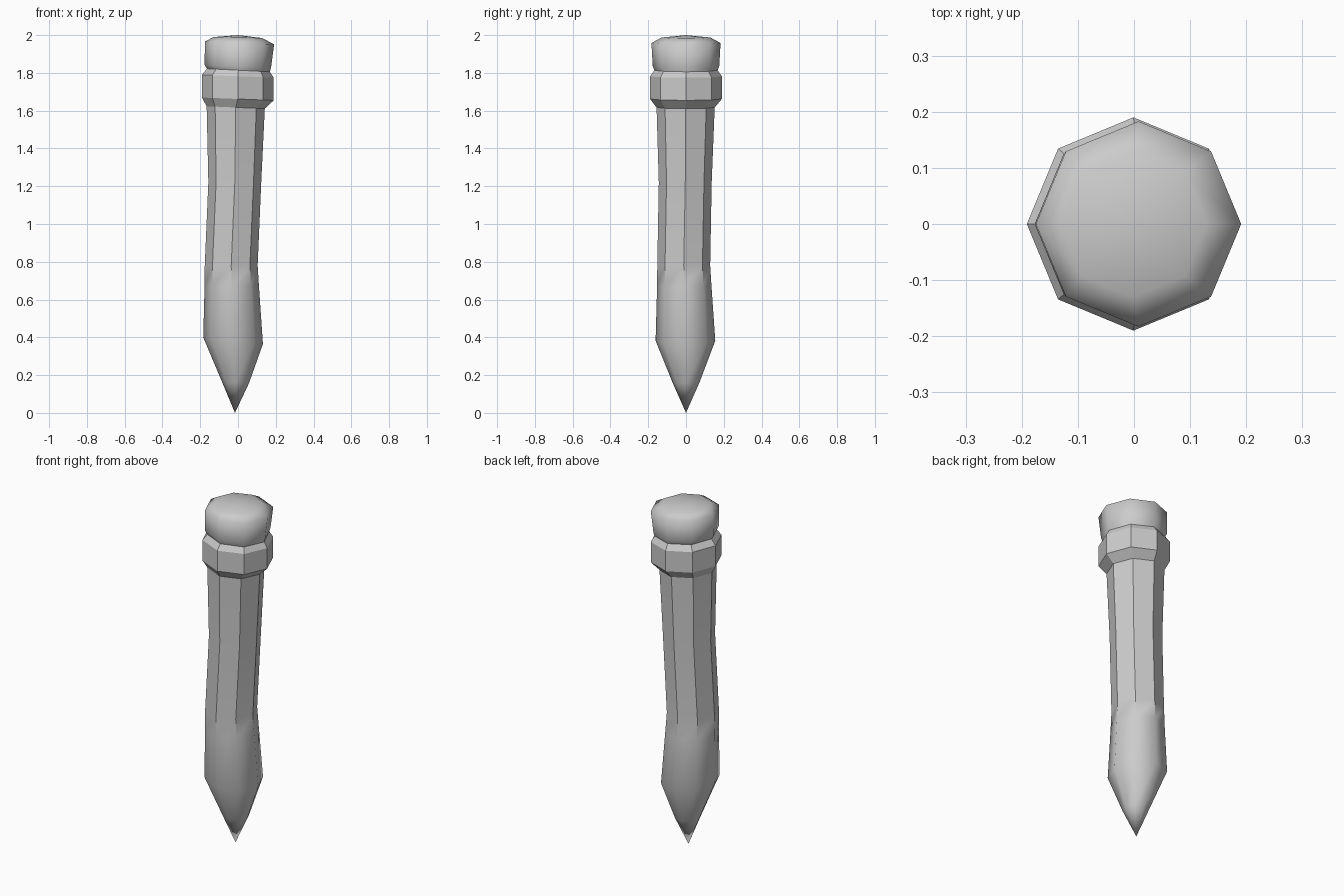
import bpy, bmesh, math

if "Cube" in bpy.data.objects:
    bpy.data.objects.remove(bpy.data.objects["Cube"])

SIDES = 8


def loft(name, rings, start=None, end=None, smooth_below=0.0, sharp_above=99.0):
    """Skin octagonal rings (x, y, z, radius, x tilt); optional apex points at the ends."""
    bm = bmesh.new()
    loops = []
    for cx, cy, z, r, tilt in rings:
        loop = []
        for i in range(SIDES):
            a = math.tau * i / SIDES
            dx, dy = r * math.cos(a), r * math.sin(a)
            loop.append(bm.verts.new((cx + dx, cy + dy, z + tilt * dx)))
        loops.append(loop)
    for lo, hi in zip(loops, loops[1:]):
        for i in range(SIDES):
            j = (i + 1) % SIDES
            bm.faces.new((lo[i], lo[j], hi[j], hi[i]))
    for point, loop in ((start, loops[0]), (end, loops[-1])):
        if point:
            apex = bm.verts.new(point)
            for i in range(SIDES):
                bm.faces.new((apex, loop[i], loop[(i + 1) % SIDES]))
    bmesh.ops.recalc_face_normals(bm, faces=bm.faces)
    for f in bm.faces:
        f.smooth = f.calc_center_median().z < smooth_below
    # crisp facet edges run along the upper shaft
    for e in bm.edges:
        mid = (e.verts[0].co + e.verts[1].co) / 2
        if mid.z > sharp_above and abs(e.verts[0].co.z - e.verts[1].co.z) > 0.1:
            e.smooth = False
    mesh = bpy.data.meshes.new(name)
    bm.to_mesh(mesh)
    bm.free()
    obj = bpy.data.objects.new(name, mesh)
    bpy.context.collection.objects.link(obj)
    return obj


# Slightly wobbly shaft with a sharpened tip
loft("pencil_shaft", [
    (-0.013, 0.000, 0.16, 0.071, -0.04),
    (-0.026, -0.003, 0.382, 0.158, -0.11),
    (-0.033, -0.009, 0.67, 0.144, 0.0),
    (-0.036, -0.012, 0.78, 0.140, 0.0),
    (-0.017, -0.004, 1.22, 0.140, 0.0),
    (-0.012, -0.002, 1.62, 0.154, -0.04),
], start=(-0.016, 0, 0.0), smooth_below=2.0, sharp_above=0.7)

# Bevelled band holding the eraser
loft("ferrule", [
    (-0.012, -0.002, 1.617, 0.154, -0.04),
    (-0.001, 0, 1.662, 0.190, -0.04),
    (-0.001, 0, 1.782, 0.190, -0.04),
    (0.002, 0, 1.814, 0.167, -0.05),
])

# Soft eraser with a low dome
loft("eraser", [
    (0.002, 0, 1.814, 0.167, -0.05),
    (-0.001, 0, 1.835, 0.176, -0.04),
    (0.008, 0, 1.958, 0.183, -0.04),
    (-0.001, 0, 1.987, 0.130, -0.02),
], end=(0, 0, 2.0), smooth_below=3.0)
